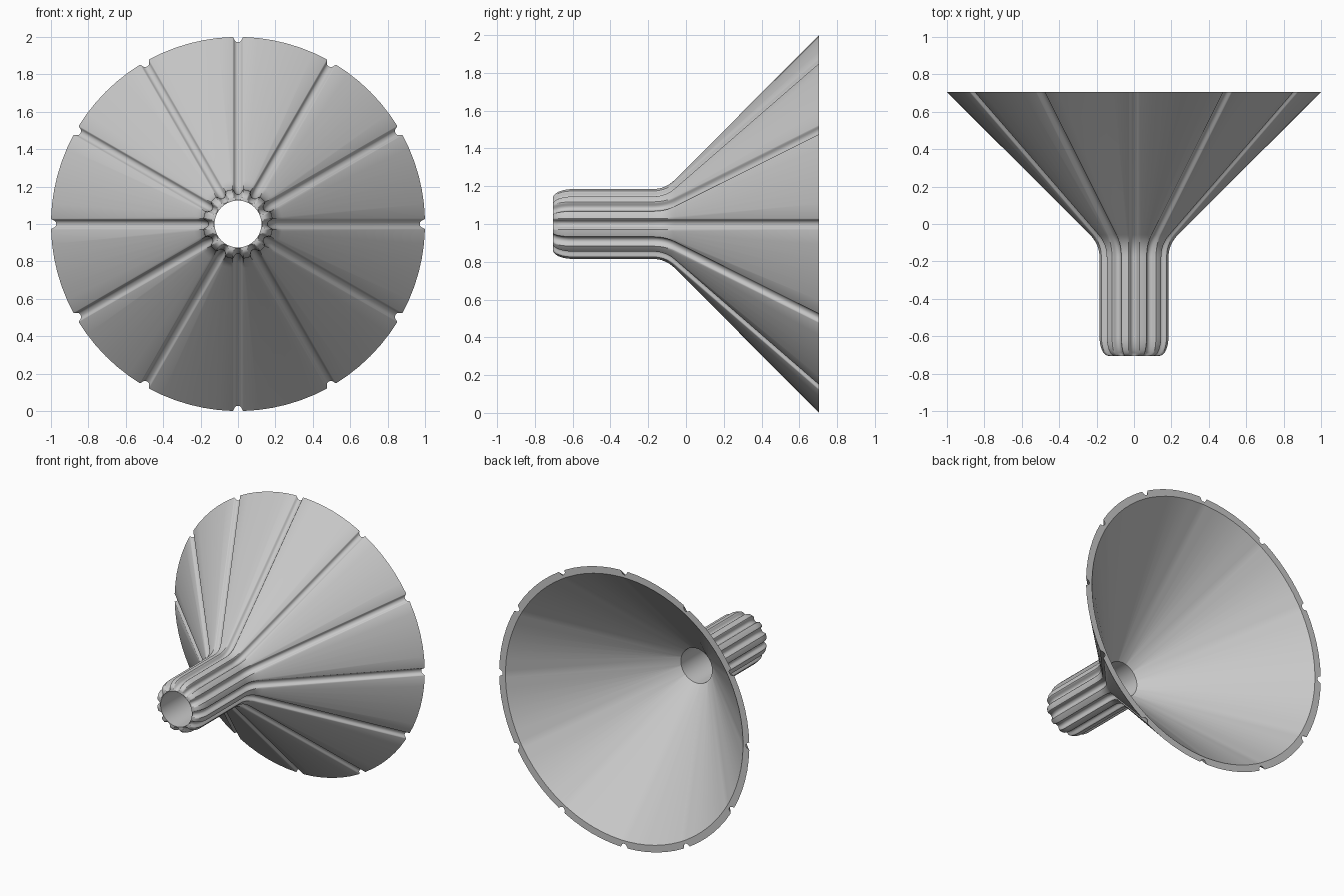
import bpy, bmesh
from math import sin, cos, pi, asin, radians

cube = bpy.data.objects.get("Cube")
if cube:
    bpy.data.objects.remove(cube)

GROOVES = 12
HALF = 1.41 / 2          # half length along y
TUBE_R, TIP_R, BORE_R = 0.187, 0.14, 0.125
DEPTH = 0.028            # radial groove depth
CONE = 1.0 - HALF        # outer cone: r = y + CONE
INNER_RIM = 0.95

# Outer profile as (y, radius, groove depth): rounded tip, tube, fillet, cone
outer = []
for i in range(9):
    t = pi / 2 * (1 - i / 8)
    r = TIP_R + (TUBE_R - TIP_R) * cos(t)
    outer.append((-HALF + 0.105 * (1 - sin(t)), r, min(DEPTH, r - BORE_R - 0.004)))
corner = TUBE_R - CONE
p0, p1, p2 = (corner - 0.07, TUBE_R), (corner, TUBE_R), (corner + 0.05, TUBE_R + 0.05)
for i in range(9):
    t = i / 8
    y, r = [(1 - t) ** 2 * a + 2 * t * (1 - t) * b + t * t * c for a, b, c in zip(p0, p1, p2)]
    outer.append((y, r, DEPTH))
outer.append((HALF, 1.0, DEPTH))

# Inner profile: plain cone running into a straight bore
throat = HALF - (INNER_RIM - BORE_R)
inner = [(HALF, INNER_RIM, 0), (throat, BORE_R, 0), (-HALF, BORE_R, 0)]
profile = outer + inner

# Groove section: sideways offset and share of the depth
half_groove = [(0.029, 0), (0.026, 0.08), (0.023, 0.28), (0.019, 0.6),
               (0.014, 0.84), (0.007, 0.96)]
groove = [(-s, d) for s, d in half_groove] + [(0, 1)] + [(s, d) for s, d in reversed(half_groove)]
LAND_STEPS = 6


def ring_points(y, r, depth):
    """One grooved ring around the y axis."""
    step = 2 * pi / GROOVES
    edge = asin(groove[-1][0] / r)
    sector = [(asin(s / r), r - depth * d) for s, d in groove]
    sector += [(edge + (step - 2 * edge) * k / LAND_STEPS, r) for k in range(1, LAND_STEPS)]
    return [(q * cos(a + g * step), y, 1 + q * sin(a + g * step))
            for g in range(GROOVES) for a, q in sector]


# Skin the closed profile into a solid shell
bm = bmesh.new()
rings = [[bm.verts.new(p) for p in ring_points(*point)] for point in profile]
count = len(rings[0])
for a, b in zip(rings, rings[1:] + rings[:1]):
    for i in range(count):
        j = (i + 1) % count
        bm.faces.new((a[i], a[j], b[j], b[i]))
bmesh.ops.recalc_face_normals(bm, faces=bm.faces)
mesh = bpy.data.meshes.new("grooved_funnel")
bm.to_mesh(mesh)
bm.free()

# Plain grey material
grey = bpy.data.materials.new("light_grey")
grey.use_nodes = True
colour = (0.58, 0.58, 0.58, 1)
grey.diffuse_color = colour
grey.node_tree.nodes["Principled BSDF"].inputs["Base Color"].default_value = colour
mesh.materials.append(grey)

funnel = bpy.data.objects.new("grooved_funnel", mesh)
bpy.context.collection.objects.link(funnel)
bpy.ops.object.select_all(action="DESELECT")
funnel.select_set(True)
bpy.context.view_layer.objects.active = funnel
bpy.ops.object.shade_smooth_by_angle(angle=radians(32))
